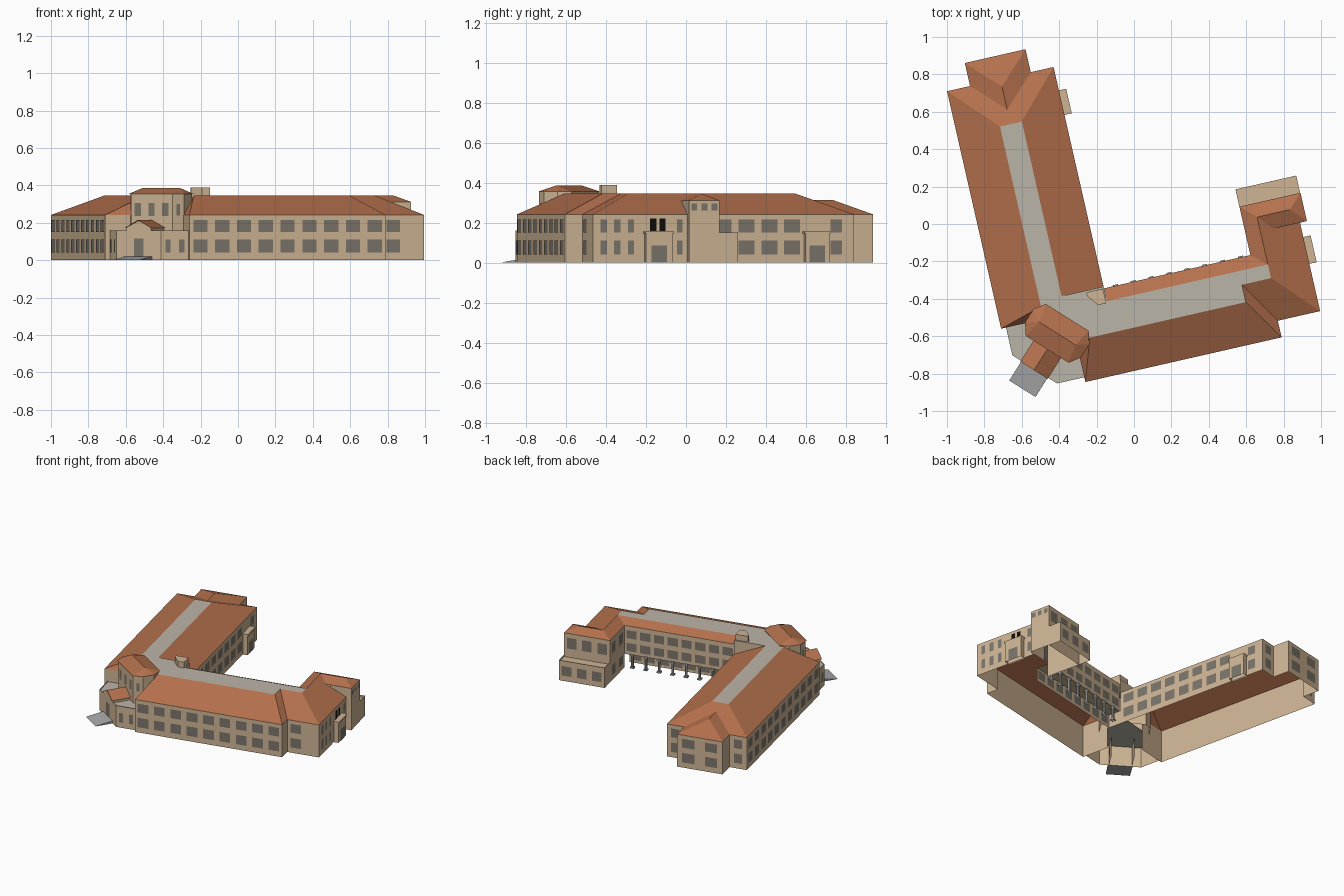
import bpy, math
from mathutils import Vector

if "Cube" in bpy.data.objects:
    bpy.data.objects.remove(bpy.data.objects["Cube"])

ANG = math.atan2(0.222, 0.975)          # the whole plan is turned by this angle
E, R, T = 0.242, 0.312, 0.345           # low eave, high eave, flat roof


def mat(name, c):
    m = bpy.data.materials.new(name)
    m.diffuse_color = (*c, 1)
    m.use_nodes = True
    m.node_tree.nodes["Principled BSDF"].inputs["Base Color"].default_value = m.diffuse_color
    return m


WALL = mat("sandstone", (0.62, 0.46, 0.30))
TILE = mat("roof_tile", (0.46, 0.165, 0.075))
FLAT = mat("flat_roof", (0.50, 0.46, 0.39))
GLASS = mat("window_grey", (0.20, 0.18, 0.145))
BLACK = mat("dark_opening", (0.004, 0.004, 0.004))
STONE = mat("grey_stone", (0.40, 0.39, 0.39))


def mesh(name, faces, material):
    verts, idx = [], []
    for f in faces:
        idx.append(range(len(verts), len(verts) + len(f)))
        verts += f
    me = bpy.data.meshes.new(name)
    me.from_pydata(verts, [], [list(i) for i in idx])
    me.materials.append(material)
    ob = bpy.data.objects.new(name, me)
    ob.rotation_euler.z = ANG
    bpy.context.collection.objects.link(ob)
    return ob


def wall_faces(path, z0, z1):
    return [[(*p, z0), (*q, z0), (*q, z1), (*p, z1)] for p, q in zip(path, path[1:])]


def walls(name, path, z0, z1, material=WALL):
    return mesh(name, wall_faces(path, z0, z1), material)


def lid(path, z):
    return [(*p, z) for p in path]


def block(name, path, z0, z1, material=WALL):
    return mesh(name, wall_faces(path + path[:1], z0, z1) + [lid(path, z1)], material)


def rect(a0, a1, b0, b1):
    return [(a0, b0), (a1, b0), (a1, b1), (a0, b1)]


def windows(name, p, q, n, width, rows, material=GLASS, pad=0.0):
    """n evenly spaced panes per row on wall p->q, outside is to the right"""
    p, q = Vector(p), Vector(q)
    d = (q - p).normalized()
    out = Vector((d.y, -d.x)) * 0.002
    span = (q - p).length - 2 * pad
    faces = []
    for i in range(n):
        c = p + d * (pad + span * (i + 0.5) / n) + out
        l, r = c - d * width / 2, c + d * width / 2
        for z0, z1 in rows:
            faces += wall_faces([tuple(l), tuple(r)], z0, z1)
    mesh(name, faces, material)


LOW, HIGH = (0.04, 0.11), (0.15, 0.215)
BOTH = [LOW, HIGH]

# ---- walls of the wings
walls("west_wing_walls", [(-.233, -.29), (-.233, .914), (-.358, .914), (-.358, 1.04), (-.691, 1.04),
                          (-.691, .914), (-.817, .914), (-.817, -.388), (-.6, -.388)], 0, E)
walls("south_wing_walls", [(-.441, -.56), (-.441, -.766), (.635, -.766), (.635, -.675),
                           (.867, -.675), (.867, -.19)], 0, E)
walls("east_tower_walls", [(.75, -.19), (.905, -.19), (.905, -.035), (.57, -.035), (.57, -.3)], 0, R)
walls("courtyard_upper_wall", [(.57, -.3), (-.233, -.3)], 0.10, R)
walls("courtyard_inner_wall", [(.57, -.39), (-.233, -.39), (-.233, -.29)], 0, 0.10)
mesh("arcade_ceiling", [lid(rect(-.233, .57, -.39, -.3), 0.10)], WALL)
walls("roof_step_wall", [(-.233, -.37), (-.233, -.29), (-.463, -.29)], E, T)

# ---- tiled roofs
mesh("west_wing_roof", [
    [(-.817, .914, E), (-.583, .667, T), (-.583, -.32, T), (-.817, -.388, E)],
    [(-.817, .914, E), (-.233, .914, E), (-.463, .667, T), (-.583, .667, T)],
    [(-.233, .914, E), (-.233, -.29, E), (-.463, -.29, T), (-.463, .667, T)],
    [(-.817, -.388, E), (-.583, -.388, E), (-.583, -.32, T)]], TILE)
P, V = (-.525, .873, .313), (-.525, .747, .313)
mesh("north_bay_roof", [
    [(-.691, 1.04, E), (-.358, 1.04, E), P],
    [(-.691, 1.04, E), P, V, (-.691, .914, E)],
    [(-.358, 1.04, E), P, V, (-.358, .914, E)]], TILE)
mesh("south_wing_roof", [
    [(-.441, -.766, E), (.635, -.766, E), (.49, -.54, T), (-.365, -.54, T)],
    [(.635, -.766, E), (.635, -.675, E), (.49, -.445, T), (.49, -.54, T)],
    [(-.441, -.766, E), (-.365, -.54, T), (-.441, -.54, E)],
    [(-.233, -.3, R), (.57, -.3, R), (.65, -.37, T), (-.233, -.37, T)]], TILE)
mesh("east_wing_roof", [
    [(.635, -.675, E), (.867, -.675, E), (.65, -.445, T), (.49, -.445, T)],
    [(.867, -.675, E), (.867, -.19, E), (.65, -.19, T), (.65, -.445, T)],
    [(.57, -.3, R), (.57, -.035, R), (.65, -.11, T), (.65, -.37, T)]], TILE)
mesh("east_tower_roof", [
    [(.57, -.035, R), (.905, -.035, R), (.83, -.11, T), (.65, -.11, T)],
    [(.905, -.035, R), (.905, -.19, R), (.83, -.11, T)],
    [(.905, -.19, R), (.83, -.11, T), (.65, -.11, T), (.65, -.19, R)],
    [(.65, -.11, T), (.65, -.19, T), (.72, -.19, R)]], TILE)
mesh("flat_roof", [lid([(-.583, .667), (-.583, -.32), (-.463, -.29), (-.463, .667)], T),
                   lid([(-.583, -.32), (-.365, -.54), (-.233, -.54), (-.233, -.29), (-.463, -.29)], T),
                   lid(rect(-.233, .49, -.54, -.37), T), lid(rect(.49, .65, -.445, -.37), T)], FLAT)
block("stair_head", [(-.33, -.3), (-.33, -.32), (-.284, -.38), (-.239, -.38), (-.239, -.3)], R, 0.388)

# ---- terrace, side porches
ter = [(.57, -.035), (.57, .06), (.903, .06), (.903, -.035)]
walls("terrace_walls", ter, 0, 0.15)
mesh("terrace_floor", [lid(ter, 0.135)], WALL)
for nm, a, b0, b1 in (("east_porch", .867, -.41, -.275), ("west_wing_porch", -.233, .657, .78)):
    block(nm, rect(a - .01, a + .034, b0, b1), 0, 0.155)
    block(nm + "_cornice", rect(a - .01, a + .04, b0 - .006, b1 + .006), 0.145, 0.157)
    windows(nm + "_door", (a + .034, b0), (a + .034, b1), 1, .08, [(0, .085)])
windows("east_porch_openings", (.867, -.39), (.867, -.295), 2, .032, [(.158, .22)], BLACK)

# ---- arcade columns
for i in range(8):
    a = -.17 + i * .098
    ring = [(a + .010 * math.cos(k * math.pi / 4), -.308 + .010 * math.sin(k * math.pi / 4)) for k in range(8)]
    block("arcade_column", ring, 0, 0.10, STONE)
    block("column_cap", rect(a - .014, a + .014, -.322, -.294), 0.092, 0.104, STONE)
    block("column_base", rect(a - .014, a + .014, -.322, -.294), 0, 0.01, STONE)

# ---- windows on every side
windows("south_windows", (-.441, -.766), (.635, -.766), 9, .078, BOTH)
windows("south_end_windows", (.635, -.675), (.76, -.675), 1, .075, BOTH)
windows("east_windows", (.867, -.655), (.867, -.445), 3, .032, BOTH)
windows("east_end_windows", (.867, -.26), (.867, -.2), 1, .03, BOTH)
windows("west_windows", (-.817, .914), (-.817, -.388), 11, .078, BOTH)
windows("north_bay_windows", (-.358, 1.04), (-.691, 1.04), 2, .09, BOTH)
windows("north_side_windows", (-.691, .914), (-.817, .914), 1, .06, BOTH)
windows("north_side_windows", (-.233, .914), (-.358, .914), 1, .06, BOTH)
windows("court_west_windows", (-.233, -.28), (-.233, .655), 8, .082, BOTH)
windows("court_west_end_window", (-.233, .785), (-.233, .86), 1, .06, BOTH)
windows("court_south_windows", (.57, -.3), (-.233, -.3), 8, .075, [(.125, .185), (.22, .28)])
windows("arcade_windows", (.57, -.39), (-.233, -.39), 8, .07, [(.02, .085)])
windows("tower_north_windows", (.905, -.035), (.57, -.035), 3, .07, [(.20, .28)])
windows("terrace_windows", (.903, .06), (.57, .06), 3, .07, [LOW])
windows("tower_east_windows", (.905, -.19), (.905, -.035), 3, .03, [(.26, .295)])
windows("tower_west_windows", (.57, -.035), (.57, -.29), 2, .07, [LOW, (.20, .28)])

# ---- low chamfered corner around the entrance
low = [(-.79, -.388), (-.79, -.54), (-.59, -.74), (-.441, -.74)]
walls("corner_walls", low, 0, 0.16)
mesh("corner_flat_roof", [lid(low + [(-.441, -.388)], 0.15)], FLAT)
windows("corner_side_windows", low[0], low[1], 2, .03, [LOW])
windows("corner_side_windows", low[2], low[3], 2, .03, [LOW])
S = math.sqrt(0.5)


def D(u, v):
    """entrance frame: u along the chamfer, v outward"""
    return (-.53 + (u - v) * S, -.479 - (u + v) * S)


# ---- entrance tower: stretched octagon with hip roof
octo = [(-.17, -.04), (-.17, .04), (-.13, .095), (.13, .095), (.17, .04), (.17, -.04), (.13, -.095), (-.13, -.095)]
walls("entrance_tower", [D(*p) for p in octo + octo[:1]], 0.15, 0.357)
windows("entrance_tower_windows", D(-.13, .095), D(.13, .095), 3, .04, [(.235, .305)])
for s in (0, 3):
    windows("entrance_tower_side_window", D(*octo[1 + s - s // 3]), D(*octo[2 + s - s // 3]), 1, .02, [(.24, .30)])
eave = [(*D(u * 1.04, v * 1.06), 0.355) for u, v in octo]
L, Q = (*D(-.115, 0), 0.387), (*D(.115, 0), 0.387)
mesh("entrance_tower_roof", [
    [eave[0], eave[1], L], [eave[1], eave[2], L], [eave[2], eave[3], Q, L], [eave[3], eave[4], Q],
    [eave[4], eave[5], Q], [eave[5], eave[6], Q], [eave[6], eave[7], L, Q], [eave[7], eave[0], L]], TILE)

# ---- gabled vestibule, door and steps
w, f, z0, z1 = .078, .225, .175, .212
walls("vestibule_walls", [D(-w, .09), D(-w, f), D(w, f), D(w, .09)], 0, z0)
mesh("vestibule_gable", [[(*D(-w, f), z0), (*D(w, f), z0), (*D(0, f), z1)]], WALL)
mesh("vestibule_roof", [[(*D(s * .087, .09), z0 - .004), (*D(s * .087, f + .008), z0 - .004),
                         (*D(0, f + .008), z1 + .003), (*D(0, .09), z1 + .003)] for s in (-1, 1)], TILE)
windows("entrance_door", D(-.035, f), D(.035, f), 1, .06, [(.02, .115)])
windows("vestibule_side_window", D(-w, .13), D(-w, f), 1, .02, [LOW])
windows("vestibule_side_window", D(w, f), D(w, .13), 1, .02, [LOW])
a, b, c, d = D(-.083, f), D(.083, f), D(.083, .35), D(-.083, .35)
mesh("entrance_ramp", [[(*a, .02), (*b, .02), (*c, .001), (*d, .001)],
                       [(*a, 0), (*b, 0), (*c, 0), (*d, 0)],
                       [(*a, 0), (*a, .02), (*d, .001)], [(*b, 0), (*b, .02), (*c, .001)]], STONE)
